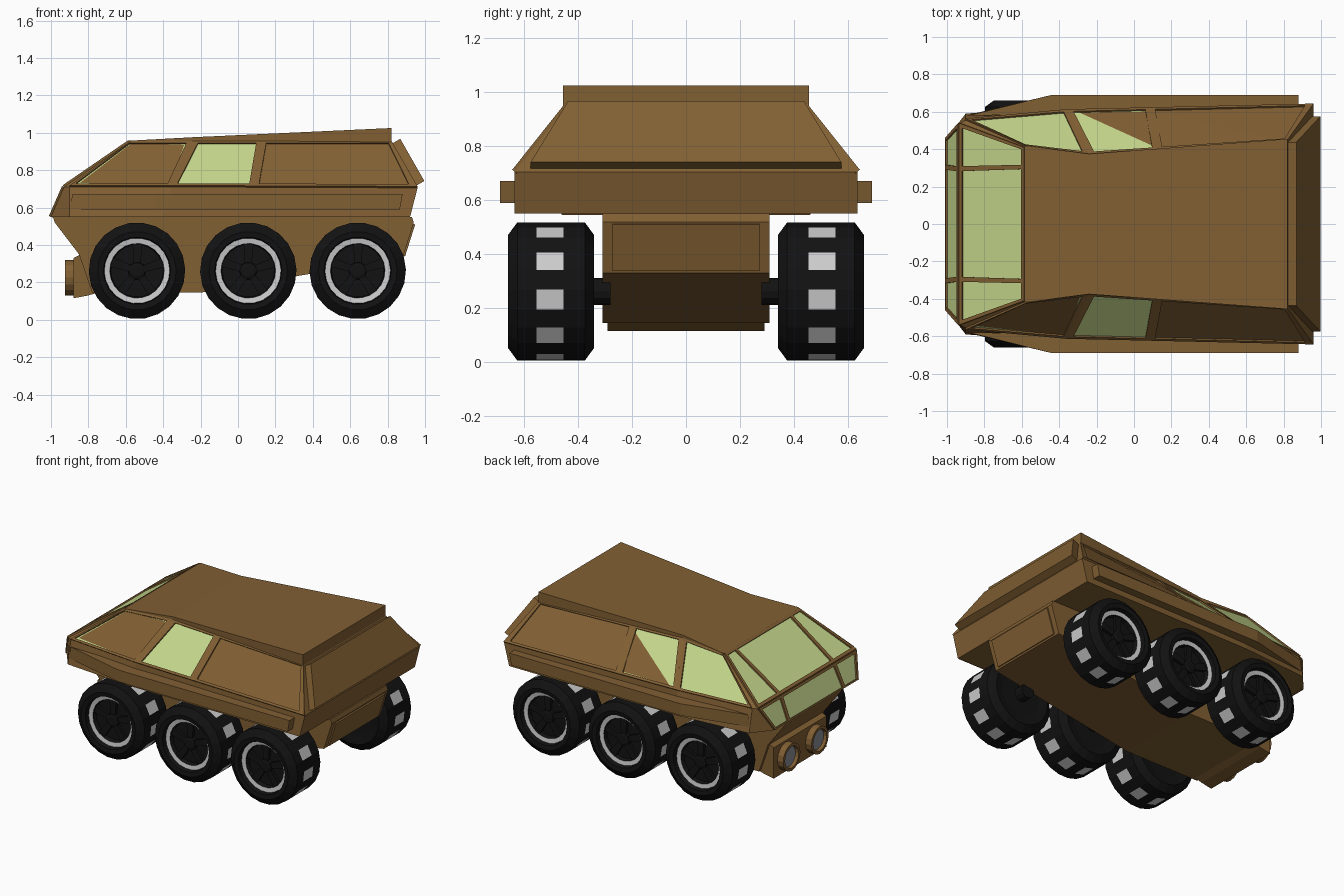
import bpy, bmesh, math
from mathutils import Vector as V

if "Cube" in bpy.data.objects:
    bpy.data.objects.remove(bpy.data.objects["Cube"])


def material(name, r, g, b):
    m = bpy.data.materials.new(name)
    m.diffuse_color = (r, g, b, 1)
    m.use_nodes = True
    m.node_tree.nodes["Principled BSDF"].inputs["Base Color"].default_value = m.diffuse_color
    return m


BROWN = material("brown_paint", 0.22, 0.115, 0.033)
GLASS = material("green_glass", 0.56, 0.68, 0.26)
BLACK = material("black_rubber", 0.006, 0.006, 0.006)
GREY = material("light_grey", 0.55, 0.55, 0.55)
LENS = material("lens_grey", 0.25, 0.27, 0.3)


def mesh(name, verts, faces, mats, slots=None):
    me = bpy.data.meshes.new(name)
    me.from_pydata([tuple(v) for v in verts], [], faces)
    for m in mats:
        me.materials.append(m)
    if slots:
        me.polygons.foreach_set("material_index", slots)
    bm = bmesh.new()
    bm.from_mesh(me)
    bmesh.ops.recalc_face_normals(bm, faces=bm.faces)
    bm.to_mesh(me)
    bm.free()
    ob = bpy.data.objects.new(name, me)
    bpy.context.collection.objects.link(ob)
    return ob


def loop_faces(n, rings, closed=True):
    return [(r * n + i, r * n + (i + 1) % n, (r + 1) * n + (i + 1) % n, (r + 1) * n + i)
            for r in range(rings - 1) for i in range(n)]


def prism(name, a, b, mat):
    n = len(a)
    faces = loop_faces(n, 2) + [tuple(range(n)), tuple(range(n, 2 * n))]
    return mesh(name, list(a) + list(b), faces, [mat])


def extrude_xz(name, pts, w, mat):
    return prism(name, [(x, -w, z) for x, z in pts], [(x, w, z) for x, z in pts], mat)


# facet = bottom-left, bottom-right, top-right, top-left corners of a body side
def slab(name, facet, uv, hi, mat, lo=-0.01):
    a, b, c, d = [V(p) for p in facet]
    nrm = (c - a).cross(d - b).normalized()
    if nrm.dot((a + b + c + d) / 4 - V((0, 0, 0.6))) < 0:
        nrm = -nrm
    pts = [a.lerp(b, u).lerp(d.lerp(c, u), v) for u, v in uv]
    return prism(name, [p + nrm * lo for p in pts], [p + nrm * hi for p in pts], mat)


# panes: (bottom u0, u1, top u0, u1, material); frame bars fill the rest
def glaze(name, facet, panes, v0, v1):
    slab(name + "_sill", facet, [(0, 0), (1, 0), (1, v0), (0, v0)], 0.012, BROWN)
    slab(name + "_header", facet, [(0, v1), (1, v1), (1, 1), (0, 1)], 0.012, BROWN)
    left = (0, 0)
    for b0, b1, t0, t1, mat in panes + [(1, 1, 1, 1, None)]:
        slab(name + "_post", facet, [(left[0], v0), (b0, v0), (t0, v1), (left[1], v1)], 0.012, BROWN)
        if mat:
            slab(name + "_pane", facet, [(b0, v0), (b1, v0), (t1, v1), (t0, v1)], 0.002, mat)
        left = (b1, t1)


# Upper body: four half-outlines lofted from sill to roof
BOTTOM = [(-1, .46, .55), (-.9, .59, .55), (-.4, .63, .55), (.92, .635, .55)]
BELT = [(-.93, .54, .71), (-.9, .555, .71), (-.355, .605, .71), (.96, .635, .705)]
EAVE = [(-.58, .41, .95), (-.57, .41, .95), (-.24, .365, .95), (.82, .44, .95)]
LIP = [(-.585, .415, .95), (-.57, .418, .95), (-.24, .375, .95), (.82, .455, .95)]
ROOF = [(-.585, .415, .957), (-.57, .418, .958), (-.24, .375, .976), (.82, .455, 1.025)]


def flip(p):
    return (p[0], -p[1], p[2])


verts = []
for half in (BOTTOM, BELT, EAVE, LIP, ROOF):
    verts += half + [flip(p) for p in reversed(half)]
faces = loop_faces(8, 5)
for k in (0, 32):
    faces += [(k + i, k + i + 1, k + 6 - i, k + 7 - i) for i in range(3)]
mesh("upper_body", verts, faces, [BROWN])

# Windshield and lower nose glass, three panes each
glaze("windshield", [BELT[0], flip(BELT[0]), flip(EAVE[0]), EAVE[0]],
      [(.02, .21, .02, .12, GLASS), (.235, .765, .148, .852, GLASS), (.79, .98, .88, .98, GLASS)], .05, .95)
glaze("nose_window", [BOTTOM[0], flip(BOTTOM[0]), flip(BELT[0]), BELT[0]],
      [(.02, .16, .02, .21, GLASS), (.188, .812, .235, .765, GLASS), (.84, .98, .79, .98, GLASS)], .06, .9)

# Both sides: windows, rear panel and raised rail
for s in (1, -1):
    S = lambda p: (p[0], p[1] * s, p[2])
    glaze("front_side", [S(BELT[1]), S(BELT[2]), S(EAVE[2]), S(EAVE[1])],
          [(.03, .95, .02, .91, GLASS)], .05, .95)
    glaze("rear_side", [S(BELT[2]), S(BELT[3]), S(EAVE[3]), S(EAVE[2])],
          [(.02, .315, .03, .32, GLASS), (.355, .97, .37, .98, BROWN)], .05, .95)
    rail = lambda z, f, r: [(f, .58 * s, z), (-.44, .69 * s, z), (r, .69 * s, z), (r, .6 * s, z)]
    prism("side_rail", rail(.59, -.9, .865), rail(.672, -.885, .88), BROWN)

# Tilted rear hatch
slab("rear_hatch", [BELT[3], flip(BELT[3]), flip(EAVE[3]), EAVE[3]],
     [(.04, .05), (.96, .05), (.99, .97), (.01, .97)], .05, BROWN)

# Lower hull with rising tail, rear plate and front bumper
extrude_xz("lower_hull", [(-.99, .55), (-.98, .52), (-.85, .35), (-.78, .145), (-.2, .145),
                          (.88, .33), (.94, .52), (.93, .55)], .31, BROWN)
slab("rear_plate", [(.88, -.31, .33), (.88, .31, .33), (.94, .31, .52), (.94, -.31, .52)],
     [(.06, .06), (.94, .06), (.94, .96), (.06, .96)], .01, BROWN)
extrude_xz("front_bumper", [(-.88, .33), (-.88, .115), (-.8, .13), (-.7, .16), (-.7, .36), (-.84, .35)],
           .29, BROWN)


# Turned part around y (wheels) or x (headlights); slot picks a material per face
def turned(name, profile, n, place, mats, slot, start=0):
    vs = [place(h, r * math.cos(start + 2 * math.pi * i / n), r * math.sin(start + 2 * math.pi * i / n))
          for h, r in profile for i in range(n)]
    m = len(profile)
    fs = loop_faces(n, m) + [tuple(range(n)), tuple(range((m - 1) * n, m * n))]
    slots = [slot(r, i) for r in range(m - 1) for i in range(n)] + [slot(-1, 0), slot(m - 1, 0)]
    return mesh(name, vs, fs, mats, slots)


# Headlights: tube with recessed lens
for s in (1, -1):
    turned("headlight", [(-.86, .095), (-.925, .095), (-.925, .075), (-.905, .07)], 16,
           lambda h, a, b: (h, .155 * s + a, .225 + b), [BROWN, LENS], lambda r, i: int(r == 3))

# Six wheels: 22-sided tyres with grey tread pads and grey rim ring
TYRE = [(.35, .15), (.34, .21), (.375, .258), (.453, .258), (.553, .258), (.625, .258),
        (.66, .21), (.655, .18), (.625, .175), (.62, .146), (.59, .14), (.59, .04)]
for x in (-.54, .055, .64):
    for s in (1, -1):
        put = lambda h, a, b: (x + a, h * s, .262 + b)
        turned("wheel", TYRE, 22, put, [BLACK, GREY],
               lambda r, i: int(r == 8 or (r == 3 and i % 2 == 0)), math.radians(-14.9))
        turned("hub_cap", [(.58, .05), (.615, .045), (.62, .03)], 10, put, [BLACK], lambda r, i: 0)
        turned("axle", [(.28, .05), (.36, .05)], 12, put, [BLACK], lambda r, i: 0)
        for k in range(5):
            c, d = math.cos(k * 2 * math.pi / 5 + .3), math.sin(k * 2 * math.pi / 5 + .3)
            q = [(.03, -.018), (.145, -.026), (.145, .026), (.03, .018)]
            prism("wheel_spoke", [put(.58, u * c - w * d, u * d + w * c) for u, w in q],
                  [put(.61, u * c - w * d, u * d + w * c) for u, w in q], BLACK)
